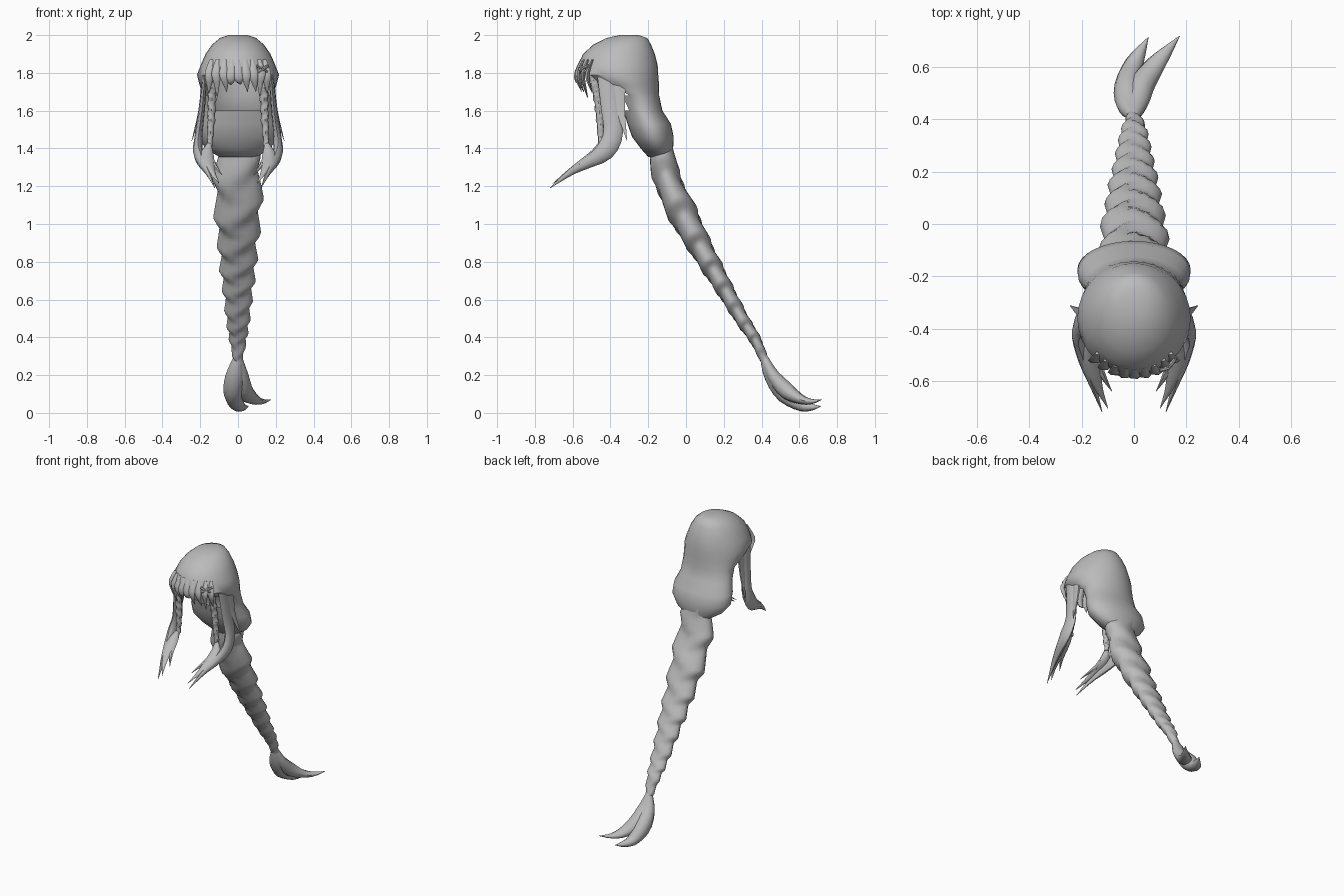
import bpy, bmesh, math
from mathutils import Vector

if "Cube" in bpy.data.objects:
    bpy.data.objects.remove(bpy.data.objects["Cube"])

grey = bpy.data.materials.new("hair_grey")
grey.diffuse_color = (0.5, 0.5, 0.5, 1)
grey.use_nodes = True
grey.node_tree.nodes["Principled BSDF"].inputs["Base Color"].default_value = grey.diffuse_color


def finish(name, bm, angle=50):
    bmesh.ops.recalc_face_normals(bm, faces=bm.faces)
    me = bpy.data.meshes.new(name)
    bm.to_mesh(me)
    bm.free()
    me.materials.append(grey)
    ob = bpy.data.objects.new(name, me)
    bpy.context.collection.objects.link(ob)
    bpy.ops.object.select_all(action='DESELECT')
    ob.select_set(True)
    bpy.context.view_layer.objects.active = ob
    bpy.ops.object.shade_smooth_by_angle(angle=math.radians(angle))
    return ob


def loft(name, rings, keep=None, cap_ends=True, angle=50):
    """Skin equal-sized closed rings; keep(ring, side) can leave openings."""
    bm = bmesh.new()
    vs = [[bm.verts.new(p) for p in r] for r in rings]
    n = len(rings[0])
    for i in range(len(vs) - 1):
        for j in range(n):
            if keep is None or keep(i, j):
                k = (j + 1) % n
                bm.faces.new((vs[i][j], vs[i][k], vs[i + 1][k], vs[i + 1][j]))
    if cap_ends:
        bm.faces.new(vs[0])
        bm.faces.new(vs[-1])
    bmesh.ops.delete(bm, geom=[v for v in bm.verts if not v.link_faces], context='VERTS')
    return finish(name, bm, angle)


def spline(pts, t):
    """Catmull-Rom sample of any-length tuples, t in 0..1."""
    s = t * (len(pts) - 1)
    i = min(int(s), len(pts) - 2)
    f = s - i
    p0, p1 = pts[max(i - 1, 0)], pts[i]
    p2, p3 = pts[i + 1], pts[min(i + 2, len(pts) - 1)]
    return [0.5 * (2 * b + (c - a) * f + (2 * a - 5 * b + 4 * c - d) * f * f
                   + (3 * b - a - 3 * c + d) * f ** 3) for a, b, c, d in zip(p0, p1, p2, p3)]


def strand(name, pts, steps=10, sides=8, shape=None, mirror=1, angle=50):
    """Tube along (x, y, z, x radius, depth radius) points."""
    rings = []
    for i in range(steps + 1):
        t = i / steps
        x, y, z, a, b = spline(pts, t)
        hi, lo = spline(pts, min(t + .01, 1)), spline(pts, max(t - .01, 0))
        tan = (Vector(hi[:3]) - Vector(lo[:3])).normalized()
        side = (Vector((1, 0, 0)) - tan * tan.x).normalized()
        deep = tan.cross(side)
        ring = []
        for j in range(sides):
            g = 2 * math.pi * j / sides
            k = shape(t, g) if shape else 1
            p = Vector((x, y, z)) + (side * math.cos(g) * max(a, .001)
                                     + deep * math.sin(g) * max(b, .001)) * k
            ring.append((p.x * mirror, p.y, p.z))
        rings.append(ring)
    return loft(name, rings, angle=angle)


def plait(count, growth, depth):
    """Scalloped, V-shaped bulges alternating left and right."""
    def f(t, g):
        c = math.cos(g)
        u = count * t + growth * t * t + (0.5 if c < -.01 else 0) + 0.4 * abs(c)
        u %= 1
        return 1 - depth + 2 * depth * (u / .7 if u < .7 else (1 - u) / .3)
    return f


# Scalp and gathered nape: rows of z, front y, back y, half width
rows = [(2.0, -.35, -.25, .05), (1.985, -.42, -.205, .095), (1.95, -.49, -.185, .137),
        (1.90, -.545, -.165, .172), (1.84, -.573, -.15, .198), (1.79, -.575, -.147, .217),
        (1.74, -.50, -.143, .205), (1.68, -.37, -.142, .185), (1.60, -.33, -.125, .19),
        (1.53, -.31, -.08, .215), (1.46, -.285, -.065, .217), (1.40, -.24, -.068, .17),
        (1.355, -.20, -.08, .10)]
N = 32
cap = []
for z, f, b, w in rows:
    cap.append([(w * math.sin(2 * math.pi * j / N), (f + b) / 2 - (b - f) / 2 * math.cos(2 * math.pi * j / N), z)
                for j in range(N)])


def face_gap(i, j):
    off = min(j + .5, N - j - .5) * 360 / N
    return not ((i == 5 and off < 38) or (i == 6 and off < 62) or (i == 7 and off < 40))


loft("scalp_hair", cap, keep=face_gap)

# Fringe spikes: root x, tip x, tip z
for i, (x0, x1, z1) in enumerate([(-.15, -.155, 1.69), (-.115, -.11, 1.67), (-.075, -.06, 1.70),
                                  (-.035, -.04, 1.735), (.0, .015, 1.74), (.04, .05, 1.70),
                                  (.08, .095, 1.70), (.12, .115, 1.67), (.15, .155, 1.69)]):
    y0 = -.36 - .215 * math.sqrt(1 - (x0 / .217) ** 2)
    strand(f"fringe_{i}", [(x0 * .92, y0 + .02, 1.87, .012, .006), (x0, y0 - .006, 1.80, .026, .012),
                           ((x0 + x1) / 2, y0 - .002, 1.755, .018, .01), (x1, y0 + .02, z1, .001, .001)],
           steps=6, sides=6)

# Side locks, thin plaits and their tufts
for m, s in ((1, "right"), (-1, "left")):
    strand(f"side_lock_{s}", [(.175, -.42, 1.79, .012, .05), (.19, -.40, 1.62, .016, .05),
                              (.207, -.385, 1.48, .02, .052), (.212, -.43, 1.385, .026, .05),
                              (.19, -.52, 1.325, .024, .03), (.16, -.61, 1.275, .014, .018),
                              (.122, -.72, 1.19, .001, .001)], steps=16, mirror=m)
    strand(f"rear_wisp_{s}", [(.185, -.35, 1.74, .01, .035), (.20, -.345, 1.6, .01, .025),
                              (.245, -.312, 1.44, .001, .001)], steps=6, sides=6, mirror=m)
    strand(f"thin_plait_{s}", [(.135, -.50, 1.80, .022, .022), (.138, -.47, 1.68, .022, .022),
                               (.142, -.455, 1.55, .02, .02), (.15, -.45, 1.41, .014, .014)],
           steps=36, shape=plait(7, 0, .18), mirror=m)
    strand(f"plait_tuft_{s}", [(.15, -.45, 1.43, .01, .012), (.165, -.485, 1.37, .036, .024),
                               (.16, -.56, 1.32, .036, .016), (.135, -.63, 1.27, .016, .01),
                               (.10, -.705, 1.215, .001, .001)], mirror=m)
    strand(f"tuft_tip_{s}", [(.15, -.50, 1.35, .02, .012), (.125, -.57, 1.31, .014, .01),
                             (.085, -.64, 1.26, .001, .001)], steps=6, sides=6, mirror=m)

# Crossed hair clip
for i, d in enumerate((-1, 1)):
    strand(f"hair_clip_{i}", [(.10, -.56, 1.82 - .018 * d, .006, .008), (.13, -.55, 1.82, .01, .008),
                              (.16, -.515, 1.82 + .018 * d, .006, .008)], steps=4, sides=6)

# Long main plait
strand("main_plait", [(0, -.135, 1.42, .10, .065), (0, -.10, 1.24, .122, .07), (0, -.015, 1.05, .118, .075),
                      (0, .07, .89, .102, .062), (0, .15, .75, .09, .052), (0, .225, .62, .074, .043),
                      (0, .30, .49, .06, .036), (0, .365, .39, .045, .03), (0, .415, .28, .024, .022)],
       steps=90, sides=16, shape=plait(6, 3.2, .13), angle=60)

# Forked end tuft
strand("end_tuft_left", [(0, .41, .30, .02, .02), (-.015, .45, .20, .05, .04), (-.025, .52, .11, .052, .055),
                         (-.005, .60, .045, .04, .035), (.025, .66, .03, .022, .02), (.055, .715, .035, .001, .001)],
       steps=14, sides=10)
strand("end_tuft_right", [(0, .41, .30, .02, .02), (.01, .46, .20, .045, .035), (.03, .53, .12, .05, .045),
                          (.075, .60, .075, .04, .028), (.125, .66, .06, .022, .015), (.175, .72, .07, .001, .001)],
       steps=14, sides=10)
